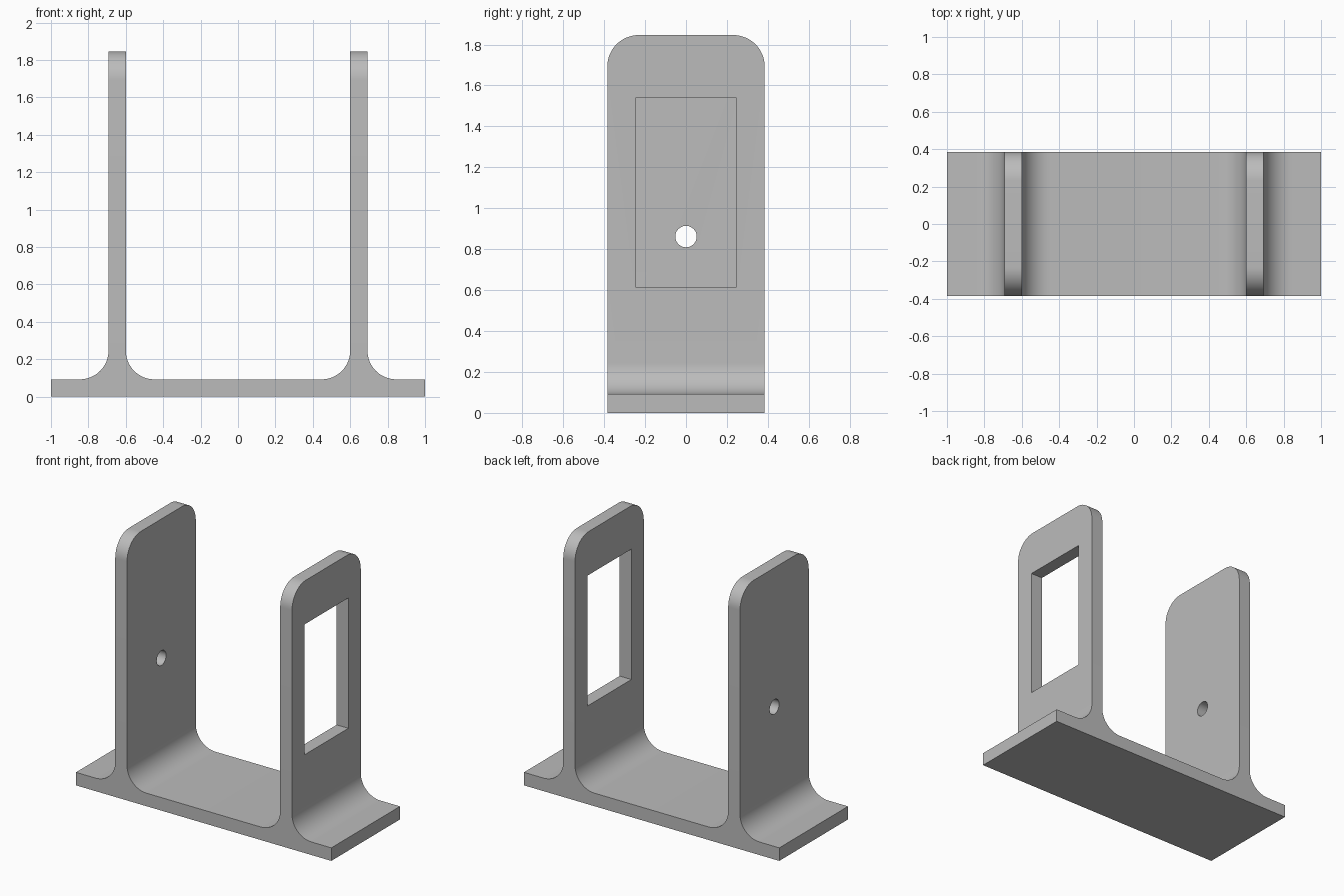
import bpy, bmesh
from math import radians

if "Cube" in bpy.data.objects:
    bpy.data.objects.remove(bpy.data.objects["Cube"], do_unlink=True)

MM = 2 / 65                      # one design unit
HALF_X, HALF_Y = 1.0, 12.5 * MM
BASE, TOP = 3 * MM, 60 * MM
INNER, OUTER = 19.5 * MM, 22.5 * MM
WALL_X = (INNER + OUTER) / 2
RADIUS = 5 * MM

grey = bpy.data.materials.new("plain grey")
grey.use_nodes = True
colour = (0.5, 0.5, 0.5, 1)
grey.diffuse_color = colour
grey.node_tree.nodes["Principled BSDF"].inputs["Base Color"].default_value = colour

# Bracket: base and two uprights as one extruded profile
half = [(HALF_X, 0), (HALF_X, BASE), (OUTER, BASE), (OUTER, TOP),
        (INNER, TOP), (INNER, BASE)]
profile = half + [(-x, z) for x, z in reversed(half)]
bm = bmesh.new()
face = bm.faces.new([bm.verts.new((x, -HALF_Y, z)) for x, z in profile])
extruded = bmesh.ops.extrude_face_region(bm, geom=[face])["geom"]
bmesh.ops.translate(bm, vec=(0, 2 * HALF_Y, 0),
                    verts=[g for g in extruded if isinstance(g, bmesh.types.BMVert)])
bmesh.ops.recalc_face_normals(bm, faces=bm.faces)


def along(edge, axis):
    a, b = (v.co for v in edge.verts)
    return abs((a - b).normalized()[axis]) > 0.99


# Fillets at the wall feet and rounded upper corners
feet = [e for e in bm.edges if along(e, 1)
        and all(abs(v.co.z - BASE) < 1e-4 and abs(v.co.x) < OUTER + 0.01 for v in e.verts)]
corners = [e for e in bm.edges if along(e, 0)
           and all(abs(v.co.z - TOP) < 1e-4 for v in e.verts)]
bmesh.ops.bevel(bm, geom=feet + corners, offset=RADIUS, offset_type='OFFSET',
                segments=16, profile=0.5, affect='EDGES')
mesh = bpy.data.meshes.new("bracket")
bm.to_mesh(mesh)
bm.free()
bracket = bpy.data.objects.new("bracket", mesh)
bpy.context.collection.objects.link(bracket)
mesh.materials.append(grey)


def cut(cutter, name):
    cutter.name = name
    cutter.hide_render = True
    cutter.data.materials.append(grey)
    mod = bracket.modifiers.new(name, 'BOOLEAN')
    mod.operation, mod.solver, mod.object = 'DIFFERENCE', 'EXACT', cutter
    bpy.context.view_layer.objects.active = bracket
    bpy.ops.object.modifier_apply(modifier=name)
    bpy.data.objects.remove(cutter, do_unlink=True)


# Rectangular window in the left wall
bpy.ops.mesh.primitive_cube_add(size=1, location=(WALL_X, 0, 35 * MM))
window = bpy.context.object
window.scale = (0.3, 16 * MM, 30 * MM)
cut(window, "window_cutter")

# Round hole in the right wall
bpy.ops.mesh.primitive_cylinder_add(vertices=48, radius=1.7 * MM, depth=0.3,
                                    location=(-WALL_X, 0, 28 * MM),
                                    rotation=(0, radians(90), 0))
cut(bpy.context.object, "hole_cutter")

bpy.ops.object.select_all(action='DESELECT')
bracket.select_set(True)
bpy.context.view_layer.objects.active = bracket
bpy.ops.object.shade_smooth_by_angle(angle=radians(30))
